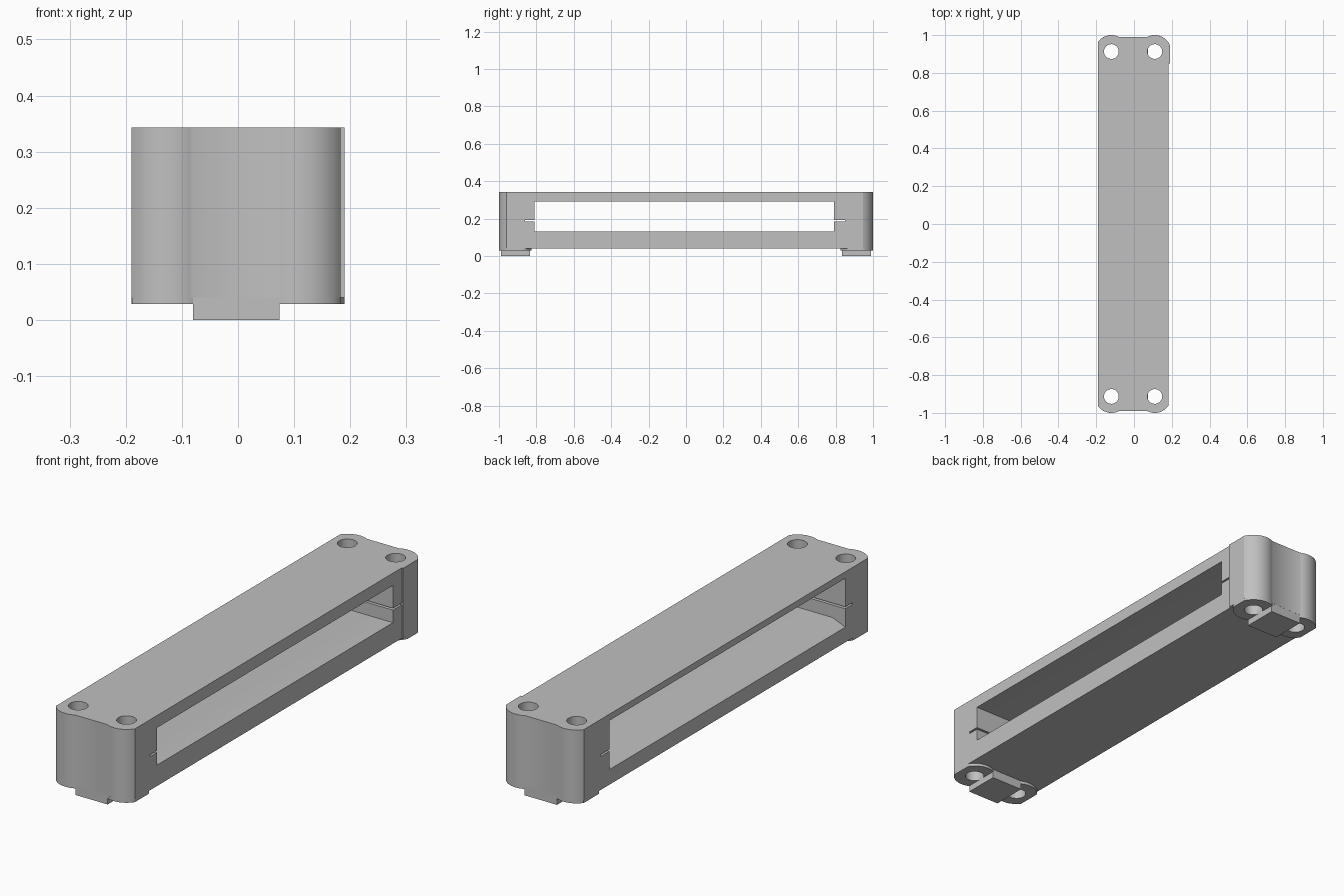
import bpy, bmesh, math
from mathutils import Vector

cube = bpy.data.objects.get("Cube")
if cube:
    bpy.data.objects.remove(cube, do_unlink=True)

grey = bpy.data.materials.new("plain grey")
grey.use_nodes = True
grey.diffuse_color = (0.53, 0.53, 0.53, 1)
grey.node_tree.nodes["Principled BSDF"].inputs["Base Color"].default_value = (0.53, 0.53, 0.53, 1)

LEFT, RIGHT, BULGE = -0.19, 0.183, 0.19   # side planes
HOLE_Y, EAR_R, HOLE_R = 0.913, 0.087, 0.039
HOLE_X = {-1: -0.12, 1: 0.11}
BASE, TOP, PAD = 0.04, 0.343, 0.028
CORNERS = [(1, 1), (-1, 1), (-1, -1), (1, -1)]


def extrude(name, points, offset):
    """Solid made by sweeping a closed 3D outline along an offset."""
    bm = bmesh.new()
    face = bm.faces.new([bm.verts.new(p) for p in points])
    new = bmesh.ops.extrude_face_region(bm, geom=[face])["geom"]
    bmesh.ops.translate(bm, vec=Vector(offset),
                        verts=[g for g in new if isinstance(g, bmesh.types.BMVert)])
    bmesh.ops.recalc_face_normals(bm, faces=bm.faces)
    mesh = bpy.data.meshes.new(name)
    bm.to_mesh(mesh)
    bm.free()
    mesh.materials.append(grey)
    obj = bpy.data.objects.new(name, mesh)
    bpy.context.collection.objects.link(obj)
    return obj


def box(name, x0, x1, y0, y1, z0, z1):
    outline = [(x0, y0, z0), (x1, y0, z0), (x1, y1, z0), (x0, y1, z0)]
    return extrude(name, outline, (0, 0, z1 - z0))


def circle(cx, cy, r, z, n=48):
    return [(cx + r * math.cos(math.tau * i / n), cy + r * math.sin(math.tau * i / n), z)
            for i in range(n)]


def cut(obj, cutter):
    """Subtract the cutter and bake the result."""
    mod = obj.modifiers.new("cut", 'BOOLEAN')
    mod.operation, mod.solver, mod.object = 'DIFFERENCE', 'EXACT', cutter
    bpy.context.view_layer.objects.active = obj
    bpy.ops.object.modifier_apply(modifier=mod.name)


def side_plane(sx, sy):
    return LEFT if sx < 0 else (BULGE if sy > 0 else RIGHT)


# Body outline: rounded ears at each corner with a shallow dip between them
outline = []
for sx, sy in CORNERS:
    cx, cy = HOLE_X[sx], sy * HOLE_Y
    start = math.acos(abs(side_plane(sx, sy) - cx) / EAR_R)
    end = math.acos(-0.04 / EAR_R)
    arc = [start + (end - start) * i / 16 for i in range(17)]
    if sx != sy:
        arc.reverse()
    if (sx, sy) == (1, 1):
        outline += [(RIGHT, 0.85, BASE), (BULGE, 0.85, BASE)]
    outline += [(cx + sx * EAR_R * math.cos(t), cy + sy * EAR_R * math.sin(t), BASE) for t in arc]
body = extrude("body", outline, (0, 0, TOP - BASE))

# Raised pads under the ears, and the end tabs between them
parts = [body]
pads = []
for sx, sy in CORNERS:
    side = side_plane(sx, sy)
    ring = [(max(x, side) if sx < 0 else min(x, side), y, z)
            for x, y, z in circle(HOLE_X[sx], sy * HOLE_Y, EAR_R, PAD)]
    name = ("back" if sy > 0 else "front") + ("_left" if sx > 0 else "_right") + "_pad"
    pads.append(extrude(name, ring, (0, 0, BASE - PAD)))
for sy, name in ((1, "back_tab"), (-1, "front_tab")):
    y0, y1 = sorted((sy * 0.835, sy * 0.99))
    parts.append(box(name, -0.08, 0.074, y0, y1, 0, BASE))
parts += pads

# Long window through the sides, flared on one side
window = extrude("window_cutter",
                 [(-0.25, -0.81, 0.08), (-0.13, -0.81, 0.13), (0.25, -0.81, 0.13),
                  (0.25, -0.81, 0.29), (-0.13, -0.81, 0.29), (-0.25, -0.81, 0.34)],
                 (0, 1.6, 0))
# Thin slits at both ends of the window
slits = [box("slit_cutter", -0.3, 0.3, y0, y1, 0.184, 0.192)
         for y0, y1 in ((-0.86, -0.78), (0.76, 0.85))]
# Vertical screw holes
holes = [extrude("hole_cutter", circle(HOLE_X[sx], sy * HOLE_Y, HOLE_R, -0.1), (0, 0, 0.6))
         for sx, sy in CORNERS]

for cutter in [window] + slits + holes:
    cut(body, cutter)
for pad, hole in zip(pads, holes):
    cut(pad, hole)
for cutter in [window] + slits + holes:
    bpy.data.objects.remove(cutter, do_unlink=True)

# Smooth curves, sharp edges
bpy.ops.object.select_all(action='DESELECT')
for obj in parts:
    obj.select_set(True)
bpy.context.view_layer.objects.active = body
bpy.ops.object.shade_smooth_by_angle(angle=math.radians(25))
